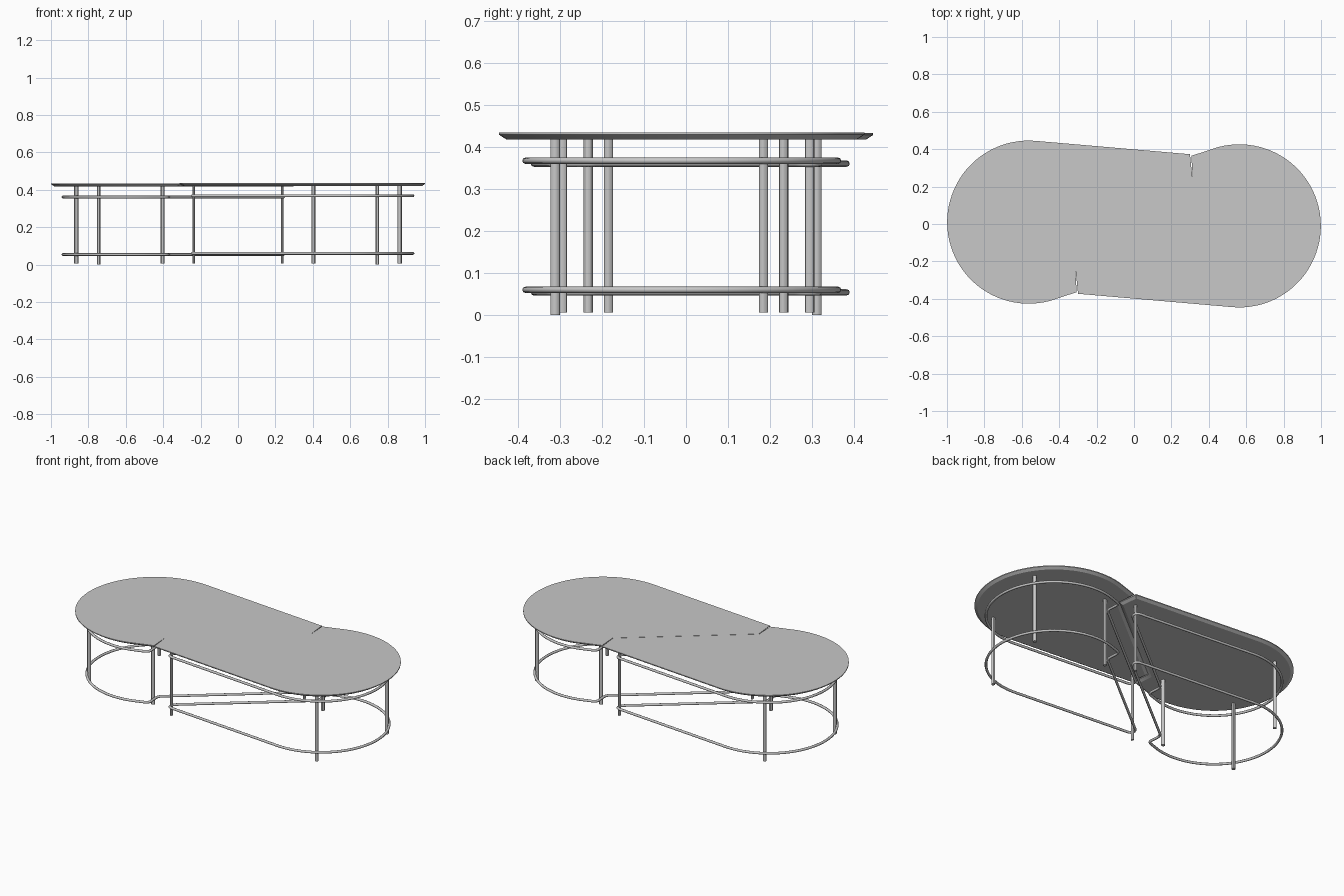
import bpy
import bmesh
from math import cos, sin, radians
from mathutils import Vector

if "Cube" in bpy.data.objects:
    bpy.data.objects.remove(bpy.data.objects["Cube"], do_unlink=True)

grey = bpy.data.materials.new("satin_grey")
grey.use_nodes = True
COLOUR = (0.58, 0.58, 0.58, 1)
grey.diffuse_color = COLOUR
grey.node_tree.nodes["Principled BSDF"].inputs["Base Color"].default_value = COLOUR


def outline():
    """Half of the table seen from above, counter-clockwise."""
    pts = [Vector((0.30, 0.374))]
    steps = 48
    for i in range(steps + 1):
        a = radians(85 + 200 * i / steps)
        pts.append(Vector((-0.563 + 0.437 * cos(a), 0.01 + 0.437 * sin(a))))
    pts += [Vector(p) for p in ((-0.305, -0.365), (-0.313, -0.253), (0.313, 0.249))]
    return pts


def inset(pts, d):
    """Move every edge inwards by d, with mitred corners."""
    out = []
    for i, p in enumerate(pts):
        e1 = (p - pts[i - 1]).normalized()
        e2 = (pts[(i + 1) % len(pts)] - p).normalized()
        n1, n2 = Vector((-e1.y, e1.x)), Vector((-e2.y, e2.x))
        out.append(p + (n1 + n2) * (d / (1 + n1.dot(n2))))
    return out


def round_corners(pts, r):
    """Replace sharp corners with short curves."""
    out = []
    for i, p in enumerate(pts):
        a, b = pts[i - 1] - p, pts[(i + 1) % len(pts)] - p
        if a.angle(b) > radians(160):
            out.append(p)
            continue
        start = p + a.normalized() * min(r, a.length * 0.45)
        end = p + b.normalized() * min(r, b.length * 0.45)
        for k in range(6):
            t = k / 5
            out.append(start * (1 - t) ** 2 + p * 2 * t * (1 - t) + end * t ** 2)
    return out


def finish(bm, name):
    bmesh.ops.recalc_face_normals(bm, faces=bm.faces)
    mesh = bpy.data.meshes.new(name)
    bm.to_mesh(mesh)
    bm.free()
    mesh.materials.append(grey)
    obj = bpy.data.objects.new(name, mesh)
    bpy.context.collection.objects.link(obj)
    bpy.ops.object.select_all(action="DESELECT")
    obj.select_set(True)
    bpy.context.view_layer.objects.active = obj
    bpy.ops.object.shade_smooth_by_angle(angle=radians(30))


def tabletop(name, s, dz):
    """Thin slab with an undercut edge."""
    bm = bmesh.new()
    base = outline()
    loops = []
    for d, z in ((0.001, 0.434), (0.001, 0.429), (0.018, 0.418)):
        loops.append([bm.verts.new((s * p.x, s * p.y, z + dz)) for p in inset(base, d)])
    n = len(base)
    for lo, hi in zip(loops[1:], loops):
        for i in range(n):
            j = (i + 1) % n
            bm.faces.new((lo[i], lo[j], hi[j], hi[i]))
    bm.faces.new(loops[0])
    bm.faces.new(loops[-1])
    finish(bm, name)


def ring(name, s, z):
    """Bent rod that follows the tabletop outline."""
    pts = round_corners(inset(outline(), 0.064), 0.025)
    curve = bpy.data.curves.new(name, "CURVE")
    curve.dimensions = "3D"
    curve.bevel_depth = 0.0075
    curve.bevel_resolution = 2
    spline = curve.splines.new("POLY")
    spline.points.add(len(pts) - 1)
    for q, p in zip(spline.points, pts):
        q.co = (s * p.x, s * p.y, z, 1)
    spline.use_cyclic_u = True
    curve.materials.append(grey)
    bpy.context.collection.objects.link(bpy.data.objects.new(name, curve))


def leg(name, x, y, width, foot):
    bm = bmesh.new()
    bmesh.ops.create_cone(bm, cap_ends=True, segments=12, radius1=0.011, radius2=0.011,
                          depth=0.419 - foot)
    bmesh.ops.scale(bm, vec=(width, 1, 1), verts=bm.verts)
    bmesh.ops.translate(bm, vec=(x, y, (0.419 + foot) / 2), verts=bm.verts)
    finish(bm, name)


# Leg: name, x, y, relative width, foot height
LEGS = (("tip_leg", 0.237, 0.295, 0.6, 0.006),
        ("long_side_leg", -0.745, 0.312, 0.9, 0.0),
        ("end_leg", -0.865, -0.185, 1, 0.006),
        ("inner_leg", -0.404, -0.233, 1, 0.006))

# The two halves are the same shape, turned half a circle
for side, s, dz in (("right", 1, 0), ("left", -1, 0.001)):
    tabletop(side + "_tabletop", s, dz)
    ring(side + "_lower_ring", s, 0.054 if s > 0 else 0.060)
    ring(side + "_upper_ring", s, 0.361 if s > 0 else 0.368)
    for name, x, y, width, foot in LEGS:
        leg(side + "_" + name, s * x, s * y, width, foot)
